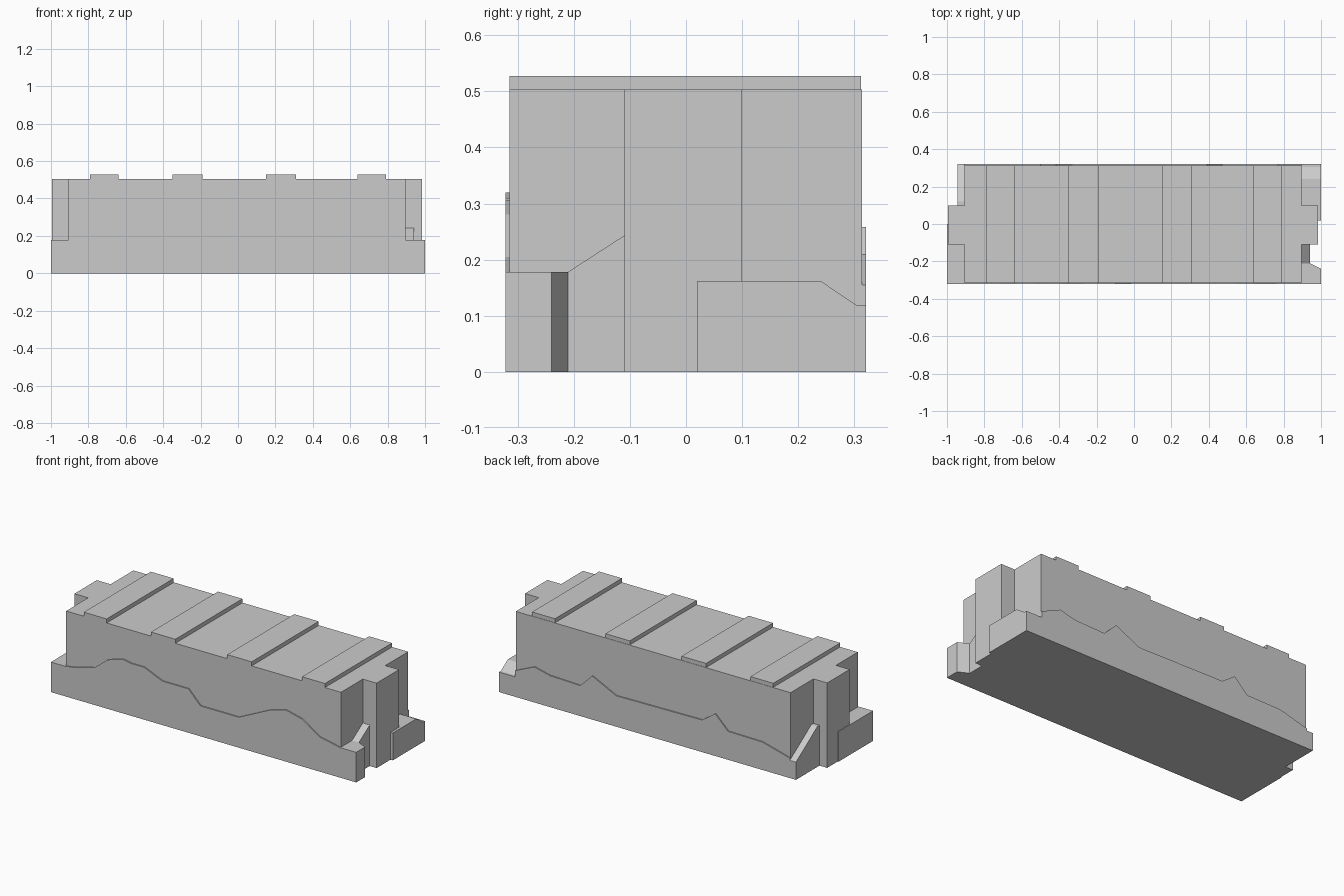
import bpy, bmesh
from mathutils import Vector


def prism(name, pts, axis, lo, hi):
    """Extrude a 2D outline along x (y,z), y (x,z) or z (x,y)."""
    def place(p, t):
        a, b = p
        return {'x': (t, a, b), 'y': (a, t, b), 'z': (a, b, t)}[axis]
    bm = bmesh.new()
    bottom = [bm.verts.new(place(p, lo)) for p in pts]
    top = [bm.verts.new(place(p, hi)) for p in pts]
    n = len(pts)
    bm.faces.new(bottom)
    bm.faces.new(top)
    for i in range(n):
        j = (i + 1) % n
        bm.faces.new((bottom[i], bottom[j], top[j], top[i]))
    bmesh.ops.recalc_face_normals(bm, faces=bm.faces)
    mesh = bpy.data.meshes.new(name)
    bm.to_mesh(mesh)
    bm.free()
    ob = bpy.data.objects.new(name, mesh)
    bpy.context.collection.objects.link(ob)
    return ob


def box(name, x0, x1, y0, y1, z0, z1):
    return prism(name, [(x0, y0), (x1, y0), (x1, y1), (x0, y1)], 'z', z0, z1)


# Main wall with interlocking end keys
prism("wall_body", [
    (-0.905, -0.315), (0.895, -0.315), (0.895, -0.11), (0.985, -0.11),
    (0.985, 0.10), (0.895, 0.10), (0.895, 0.314), (-0.905, 0.314),
    (-0.905, 0.10), (-0.995, 0.10), (-0.995, -0.11), (-0.905, -0.11)],
    'z', 0.0, 0.503)
# Upper back corner filling on the left end
# Raised strips across the top
for x0, x1 in [(-0.79, -0.64), (-0.35, -0.19), (0.15, 0.31), (0.64, 0.79)]:
    box("top_strip", x0, x1, -0.315, 0.312, 0.49, 0.527)

# Ragged base courses, front and back
front = [(-0.905, 0.178), (-0.83, 0.19), (-0.71, 0.225), (-0.63, 0.29),
         (-0.53, 0.32), (-0.475, 0.31), (-0.39, 0.31), (-0.27, 0.26),
         (-0.10, 0.26), (-0.02, 0.18), (0.23, 0.18), (0.44, 0.28),
         (0.54, 0.305), (0.645, 0.28), (0.76, 0.205), (0.895, 0.178)]
back = [(-0.905, 0.118), (-0.725, 0.165), (-0.50, 0.168), (-0.416, 0.25),
        (-0.33, 0.19), (0.233, 0.183), (0.39, 0.258), (0.47, 0.18),
        (0.666, 0.186), (0.77, 0.21), (0.895, 0.155)]
for name, line, y0, y1 in [("front_base", front, -0.322, -0.30),
                           ("back_base", back, 0.30, 0.321)]:
    prism(name, [(line[0][0], 0)] + line + [(line[-1][0], 0)], 'y', y0, y1)

# Right end: chamfered front block, ramp, and sloped back block
prism("right_front_block", [(0.88, -0.322), (1.0, -0.322), (1.0, -0.24),
                            (0.94, -0.21), (0.88, -0.21)], 'z', 0, 0.178)
prism("right_ramp", [(-0.215, 0), (-0.215, 0.175), (-0.11, 0.243), (-0.10, 0.243),
                     (-0.10, 0)], 'x', 0.88, 0.94)
prism("right_back_block", [(0.02, 0), (0.02, 0.162), (0.24, 0.162),
                           (0.305, 0.118), (0.321, 0.118), (0.321, 0)],
      'x', 0.88, 1.0)

# Left end: front block and sloped back block
box("left_front_block", -1.0, -0.89, -0.322, 0.0, 0, 0.178)
prism("left_back_block", [(0.09, 0), (0.09, 0.24), (0.12, 0.24), (0.225, 0.168),
                          (0.321, 0.105), (0.321, 0)], 'x', -0.945, -0.89)
